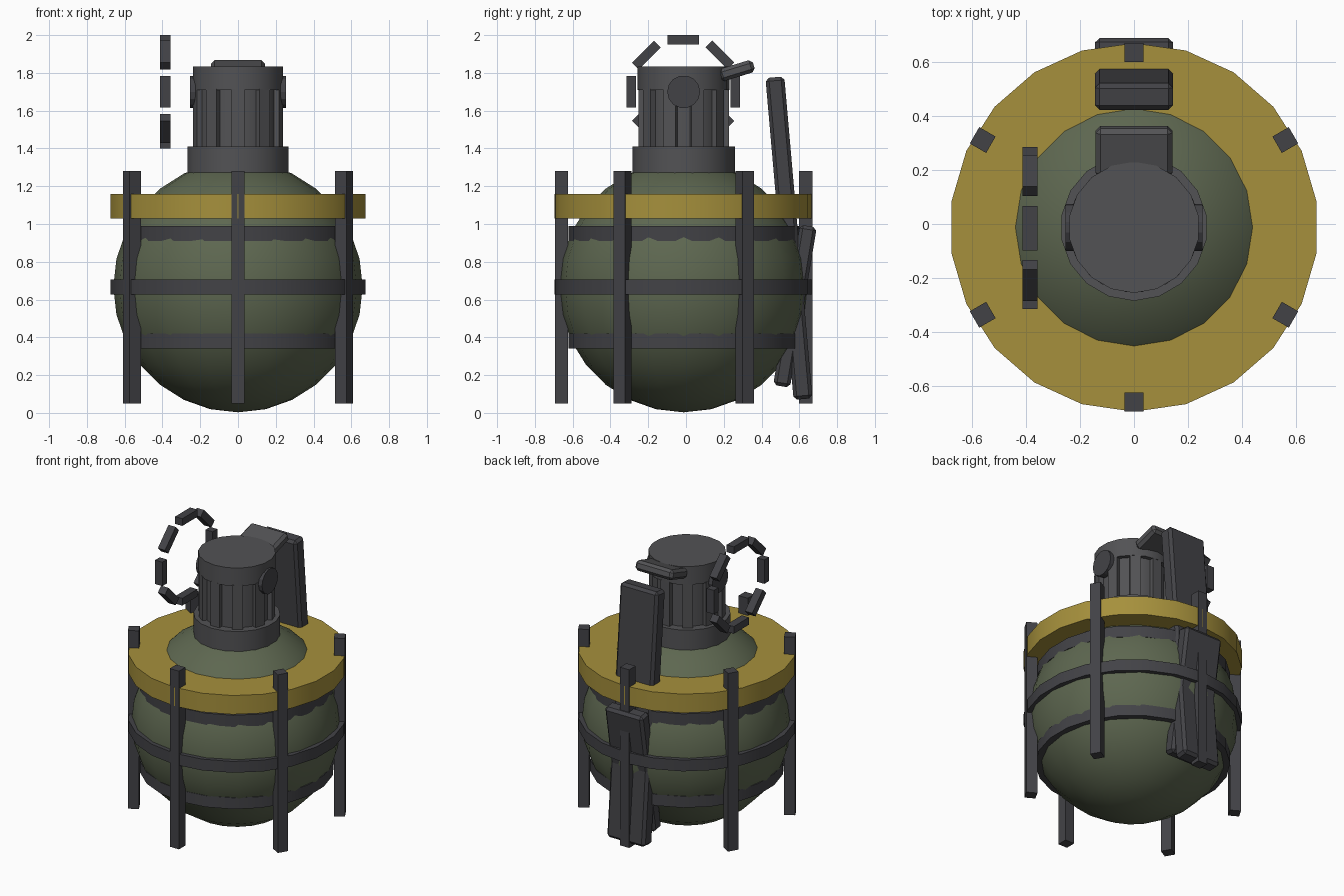
import bpy
from math import radians, sin, cos, pi

if "Cube" in bpy.data.objects:
    bpy.data.objects.remove(bpy.data.objects["Cube"])

CY = -0.0125  # y of the main axis


def material(name, rgb):
    m = bpy.data.materials.new(name)
    m.diffuse_color = (*rgb, 1)
    m.use_nodes = True
    m.node_tree.nodes["Principled BSDF"].inputs["Base Color"].default_value = m.diffuse_color
    return m


GREEN = material("olive", (0.11, 0.135, 0.08))
GOLD = material("mustard", (0.38, 0.28, 0.045))
STEEL = material("steel", (0.085, 0.085, 0.09))
DARK = material("dark_steel", (0.055, 0.055, 0.062))


def finish(name, mat, smooth=False):
    ob = bpy.context.object
    ob.name = name
    ob.data.materials.append(mat)
    if smooth:
        bpy.ops.object.shade_smooth_by_angle(angle=radians(35))
    return ob


def cylinder(name, r, z0, z1, sides, mat):
    bpy.ops.mesh.primitive_cylinder_add(vertices=sides, radius=r, depth=z1 - z0,
                                        location=(0, CY, (z0 + z1) / 2))
    return finish(name, mat, True)


def box(name, loc, size, rot, mat, bevel=0):
    bpy.ops.mesh.primitive_cube_add(size=1, location=loc)
    ob = finish(name, mat)
    ob.scale = size
    bpy.ops.object.transform_apply(location=False, rotation=False, scale=True)
    ob.rotation_euler = rot
    if bevel:
        mod = ob.modifiers.new("bevel", "BEVEL")
        mod.width = bevel
        mod.segments = 1
    return ob


# Round body
bpy.ops.mesh.primitive_uv_sphere_add(segments=20, ring_count=14, radius=1,
                                     location=(0, CY, 0.668))
bpy.context.object.scale = (0.66, 0.66, 0.665)
finish("body", GREEN, True)

# Collar and cage bands
cylinder("collar", 0.6825, 1.03, 1.16, 22, GOLD)
cylinder("band_upper", 0.61, 0.91, 0.99, 22, DARK)
cylinder("band_middle", 0.6825, 0.627, 0.705, 22, DARK)
cylinder("band_lower", 0.61, 0.342, 0.42, 22, DARK)

# Upright cage bars
for i in range(6):
    a = pi / 2 + i * pi / 3
    box(f"cage_bar_{i}", (0.647 * cos(a), CY + 0.647 * sin(a), 0.665),
        (0.07, 0.07, 1.23), (0, 0, a), DARK)

# Neck, ribbed fuse and cap
cylinder("neck", 0.272, 1.18, 1.41, 18, STEEL)
cylinder("fuse_core", 0.215, 1.40, 1.72, 18, STEEL)
cylinder("fuse_cap", 0.243, 1.71, 1.835, 18, STEEL)
for i in range(10):
    a = -pi / 2 + i * pi / 5
    box(f"fuse_rib_{i}", (0.215 * cos(a), CY + 0.215 * sin(a), 1.56),
        (0.05, 0.068, 0.31), (0, 0, a), STEEL)

# Side pivots
for s, side in ((-1, "left"), (1, "right")):
    bpy.ops.mesh.primitive_cylinder_add(vertices=14, radius=0.087, depth=0.08,
                                        location=(s * 0.213, CY, 1.70),
                                        rotation=(0, pi / 2, 0))
    finish(f"pivot_{side}", DARK)

# Pull ring made of short links
for i in range(8):
    a = i * pi / 4
    box(f"pull_ring_link_{i}", (-0.385, -0.015 + 0.275 * cos(a), 1.70 + 0.275 * sin(a)),
        (0.055, 0.05, 0.165), (a, 0, 0), DARK)

# Safety lever: top tab, long plate, inner plate
box("lever_tab", (0, 0.268, 1.812), (0.285, 0.19, 0.068), (radians(17), 0, 0), STEEL, 0.018)
box("lever_long", (0, 0.545, 0.925), (0.29, 0.10, 1.71), (radians(5), 0, 0), DARK, 0.018)
box("lever_inner", (0, 0.577, 0.565), (0.29, 0.09, 0.86), (radians(-9.5), 0, 0), DARK, 0.018)
